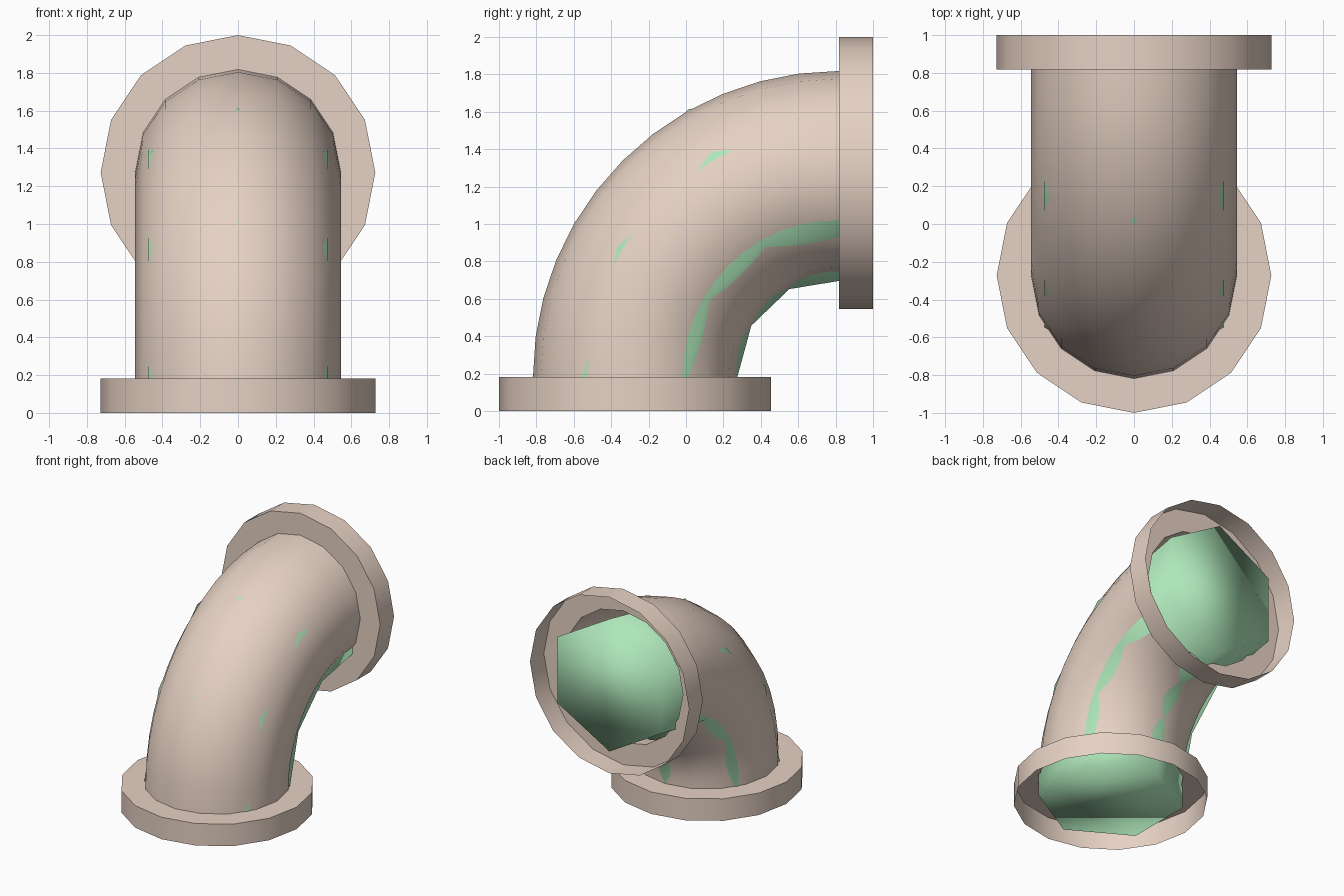
import bpy, bmesh, math

if "Cube" in bpy.data.objects:
    bpy.data.objects.remove(bpy.data.objects["Cube"])

U = 2 / 11                       # one design unit
CY, CZ, BEND = 9 * U / 2, U, 6 * U   # bend centre (y, z) and bend radius


def material(name, rgb):
    m = bpy.data.materials.new(name)
    m.diffuse_color = (*rgb, 1)
    m.use_nodes = True
    m.node_tree.nodes["Principled BSDF"].inputs["Base Color"].default_value = m.diffuse_color
    return m


def station(deg, radius, extend=0.0):
    """Ring position: bend angle, ring radius, straight run past the bend end."""
    return math.radians(deg), radius, extend


def sweep(name, stations, sides, mat, smooth_deg, capped=False):
    bm = bmesh.new()
    rings = []
    for t, r, ext in stations:
        out = (-math.cos(t), math.sin(t))
        tan = (math.sin(t), math.cos(t))
        ring = []
        for i in range(sides):
            a = 2 * math.pi * i / sides
            d = BEND + r * math.cos(a)
            ring.append(bm.verts.new((r * math.sin(a),
                                      CY + d * out[0] + ext * tan[0],
                                      CZ + d * out[1] + ext * tan[1])))
        rings.append(ring)
    for a, b in zip(rings, rings[1:]):
        for i in range(sides):
            j = (i + 1) % sides
            bm.faces.new((a[i], a[j], b[j], b[i]))
    if capped:
        bm.faces.new(rings[0])
        bm.faces.new(rings[-1])
    bmesh.ops.recalc_face_normals(bm, faces=bm.faces)
    me = bpy.data.meshes.new(name)
    bm.to_mesh(me)
    bm.free()
    me.materials.append(mat)
    ob = bpy.data.objects.new(name, me)
    bpy.context.collection.objects.link(ob)
    bpy.ops.object.select_all(action='DESELECT')
    ob.select_set(True)
    bpy.context.view_layer.objects.active = ob
    bpy.ops.object.shade_smooth_by_angle(angle=math.radians(smooth_deg))
    return ob


clay = material("clay brown", (0.79, 0.64, 0.55))
green = material("pale green", (0.45, 0.85, 0.52))

# outer pipe: quarter bend
sweep("pipe_bend", [station(7.5 * k, 3 * U) for k in range(13)], 16, clay, 40)

# open cup-shaped flanges at both ends
for name, deg, sign in (("bottom_flange", 0, -1), ("back_flange", 90, 1)):
    sweep(name, [station(deg, 3 * U), station(deg, 4 * U),
                 station(deg, 4 * U, sign * U)], 16, clay, 40)

# coarse six-sided core filling the pipe, with soft-shaded closed ends
R = 3.01 * U
sweep("inner_core",
      [station(0, R, -U), station(0, R), station(30.4, R),
       station(60.6, 3.03 * U), station(90, R, U)],
      6, green, 180, capped=True)
